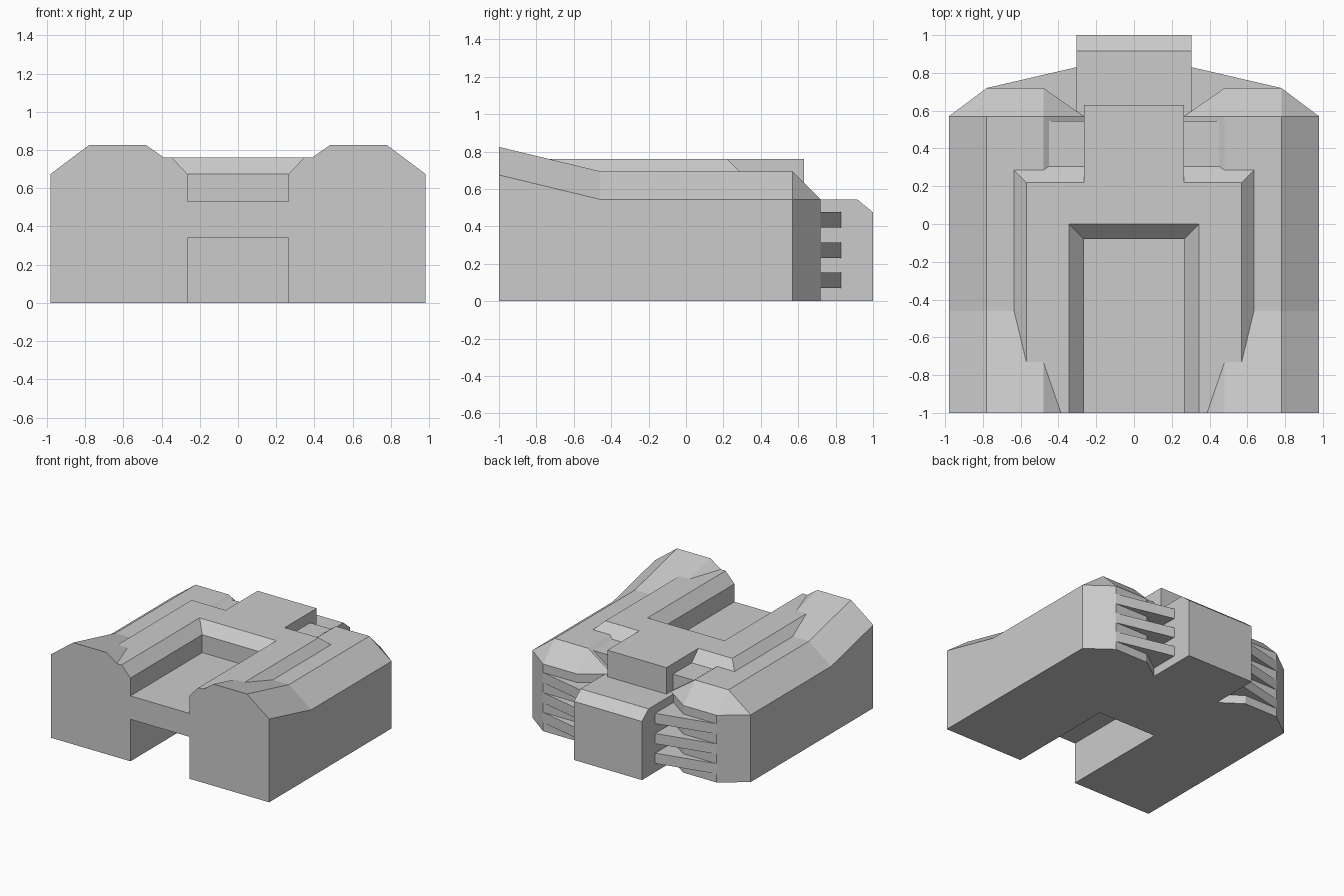
import bpy, bmesh

if "Cube" in bpy.data.objects:
    bpy.data.objects.remove(bpy.data.objects["Cube"])


def loft(name, rings, mirror=False):
    """Skin a list of equal-length vertex rings into a closed solid."""
    bm = bmesh.new()
    rows = [[bm.verts.new(p) for p in ring] for ring in rings]
    n = len(rows[0])
    for a, b in zip(rows, rows[1:]):
        for i in range(n):
            j = (i + 1) % n
            bm.faces.new((a[i], a[j], b[j], b[i]))
    bm.faces.new(rows[0])
    bm.faces.new(rows[-1])
    bmesh.ops.remove_doubles(bm, verts=bm.verts, dist=1e-4)
    bmesh.ops.recalc_face_normals(bm, faces=bm.faces)
    me = bpy.data.meshes.new(name)
    bm.to_mesh(me)
    bm.free()
    ob = bpy.data.objects.new(name, me)
    bpy.context.collection.objects.link(ob)
    if mirror:
        m = ob.modifiers.new("mirror", "MIRROR")
        m.use_mirror_merge = False
    return ob


def rect(x0, x1, y0, y1, z):
    return [(x0, y0, z), (x1, y0, z), (x1, y1, z), (x0, y1, z)]


def box(name, x0, x1, y0, y1, z0, z1, mirror=False):
    return loft(name, [rect(x0, x1, y0, y1, z0), rect(x0, x1, y0, y1, z1)], mirror)


W = 0.265  # half width of the central channel


# Side pods: chamfered section swept front to back, tapered at the rear
def pod_section(y, h):
    pts = [(W, 0), (0.98, 0), (0.98, h), (0.78, h + 0.15), (0.48, h + 0.15), (W, h)]
    return [(x, y, z) for x, z in pts]


tail = [(0.48, 0), (0.78, 0), (0.78, 0.545), (0.78, 0.545), (0.48, 0.545), (0.48, 0.545)]
loft("side_pod", [pod_section(-1, 0.675), pod_section(-0.46, 0.545),
                  pod_section(0.57, 0.545), [(x, 0.72, z) for x, z in tail]], mirror=True)

# Bevelled upper deck with a sloped-edge channel cut from the front
deck = loft("upper_deck", [rect(-0.80, 0.80, -1, 0.45, 0.53),
                           rect(-0.57, 0.57, -1, 0.22, 0.76)])
cutter = loft("channel_cutter", [rect(-W, W, -1.2, -0.08, 0.45),
                                 rect(-W, W, -1.2, -0.08, 0.675),
                                 rect(-0.364, 0.364, -1.2, 0.019, 0.78)])
cutter.hide_render = True
cutter.hide_viewport = True
cut = deck.modifiers.new("channel", "BOOLEAN")
cut.operation = "DIFFERENCE"
cut.solver = "EXACT"
cut.object = cutter

# Centre: bridge between the front arms, core, rear stem and low side plates
box("front_bridge", -W, W, -1, -0.08, 0.34, 0.53)
box("centre_core", -W, W, -0.08, 0.70, 0, 0.54)
box("deck_stem", -W, W, 0.1, 0.63, 0.53, 0.76)
box("stem_side_plate", 0.2, 0.45, 0.25, 0.545, 0.5, 0.675, mirror=True)

# Rear block with a bevelled top edge
profile = [(0.5, 0), (1, 0), (1, 0.475), (0.915, 0.545), (0.5, 0.545)]
loft("rear_block", [[(x, y, z) for y, z in profile] for x in (-0.305, 0.305)])

# Three horizontal fins on each side of the rear block
plan = [(0.78, 0.72), (0.305, 0.83), (0.25, 0.55), (0.6, 0.55)]
for i, z in enumerate((0.07, 0.23, 0.393)):
    loft(f"rear_fin_{i + 1}", [[(x, y, h) for x, y in plan] for h in (z, z + 0.083)], mirror=True)
